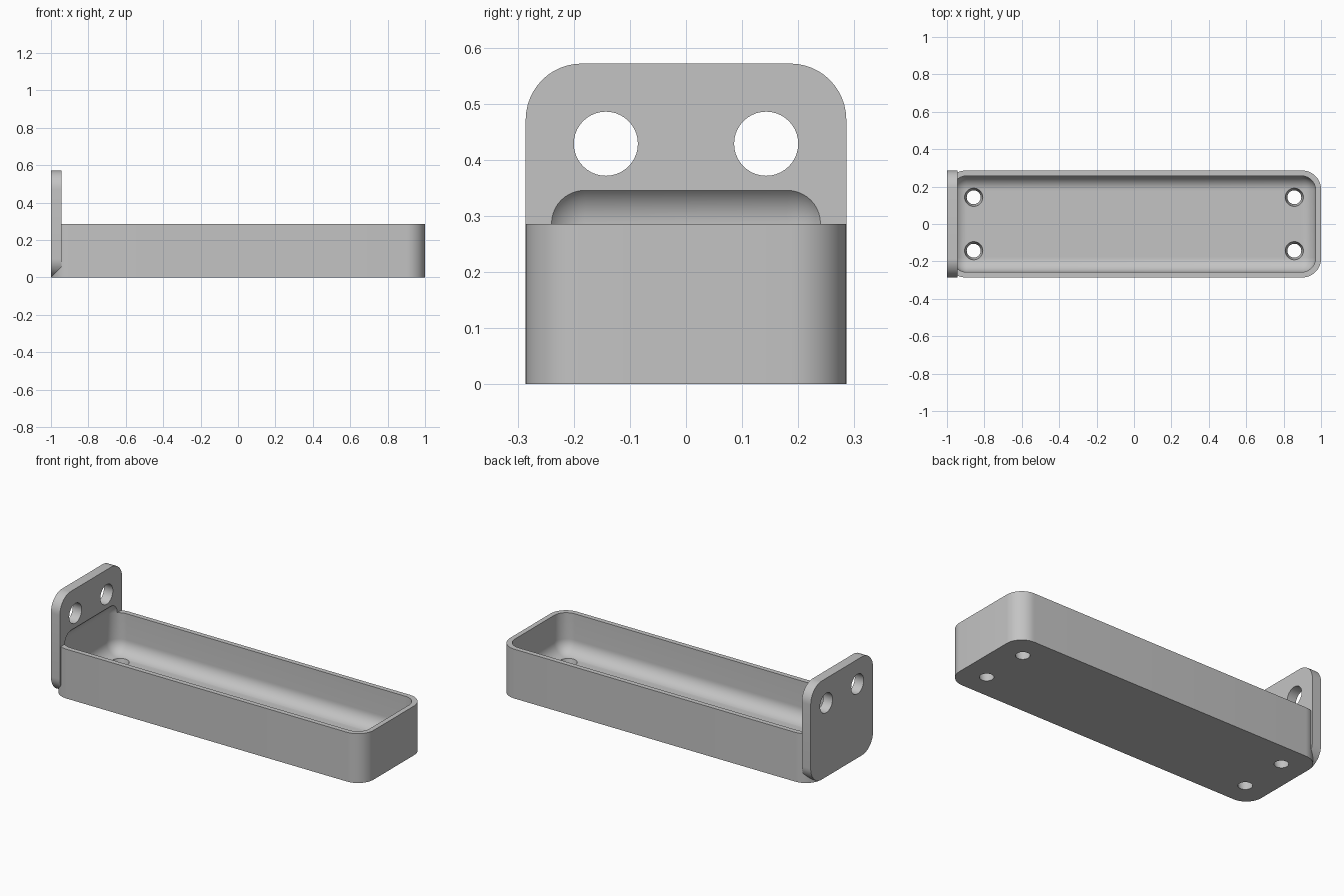
import bpy
import bmesh
from mathutils import Matrix, Vector

old = bpy.data.objects.get("Cube")
if old:
    bpy.data.objects.remove(old, do_unlink=True)

MM = 2 / 70  # design unit: the tray is 70 units long
LENGTH, WIDTH, HEIGHT = 70 * MM, 20 * MM, 10 * MM
CORNER = 3.5 * MM
PLATE = 2 * MM
FLOOR = 2 * MM
INNER = 2.7 * MM

grey = bpy.data.materials.new("light grey")
grey.use_nodes = True
grey.diffuse_color = (0.55, 0.55, 0.55, 1)
grey.node_tree.nodes["Principled BSDF"].inputs["Base Color"].default_value = grey.diffuse_color


def add_object(name, bm):
    mesh = bpy.data.meshes.new(name)
    bm.to_mesh(mesh)
    bm.free()
    mesh.materials.append(grey)
    obj = bpy.data.objects.new(name, mesh)
    bpy.context.collection.objects.link(obj)
    return obj


def rounded_box(name, low, high, radius, axis=None, segments=12):
    """Box with the edges along one axis rounded, or all edges if axis is None."""
    low, high = Vector(low), Vector(high)
    bm = bmesh.new()
    bmesh.ops.create_cube(bm, size=1)
    bmesh.ops.scale(bm, vec=high - low, verts=bm.verts)
    bmesh.ops.translate(bm, vec=(low + high) / 2, verts=bm.verts)
    edges = [e for e in bm.edges if axis is None
             or abs((e.verts[0].co - e.verts[1].co)[axis]) > 1e-4]
    bmesh.ops.bevel(bm, geom=edges, offset=radius, segments=segments,
                    profile=0.5, affect='EDGES')
    return add_object(name, bm)


def cone_cutter(name, centre, r_low, r_high, depth, axis='Z'):
    bm = bmesh.new()
    turn = Matrix.Rotation(1.5707963, 4, 'Y') if axis == 'X' else Matrix()
    bmesh.ops.create_cone(bm, cap_ends=True, segments=40, radius1=r_low,
                          radius2=r_high, depth=depth,
                          matrix=Matrix.Translation(centre) @ turn)
    return add_object(name, bm)


def combine(target, tool, operation):
    mod = target.modifiers.new("combine", 'BOOLEAN')
    mod.operation = operation
    mod.solver = 'EXACT'
    mod.object = tool
    bpy.context.view_layer.objects.active = target
    bpy.ops.object.modifier_apply(modifier=mod.name)
    bpy.data.objects.remove(tool, do_unlink=True)


# Tray body and end mounting plate
x, y = LENGTH / 2, WIDTH / 2
tray = rounded_box("tray_with_mounting_plate", (-x, -y, 0), (x, y, HEIGHT), CORNER, axis=2)
plate = rounded_box("mounting_plate", (-x, -y, 0), (-x + PLATE, y, 20 * MM), CORNER, axis=0)
combine(tray, plate, 'UNION')

# Hollow with rounded floor, which also scoops into the plate
wall = MM
hollow = rounded_box("hollow", (-x + wall, -y + wall, FLOOR),
                     (x - wall, y - wall, HEIGHT + INNER), INNER)
combine(tray, hollow, 'DIFFERENCE')

for side in (-1, 1):
    # Plate holes
    hole = cone_cutter("plate_hole", (-x + PLATE / 2, side * 5 * MM, 15 * MM),
                       2 * MM, 2 * MM, 4 * PLATE, 'X')
    combine(tray, hole, 'DIFFERENCE')
    # Tapered floor holes
    for end in (-1, 1):
        hole = cone_cutter("floor_hole", (end * 30 * MM, side * 5 * MM, FLOOR / 2),
                           1.1 * MM, 1.9 * MM, 2 * FLOOR)
        combine(tray, hole, 'DIFFERENCE')

# Smooth curves, sharp edges
bpy.ops.object.select_all(action='DESELECT')
tray.select_set(True)
bpy.context.view_layer.objects.active = tray
bpy.ops.object.shade_smooth_by_angle(angle=0.5)
